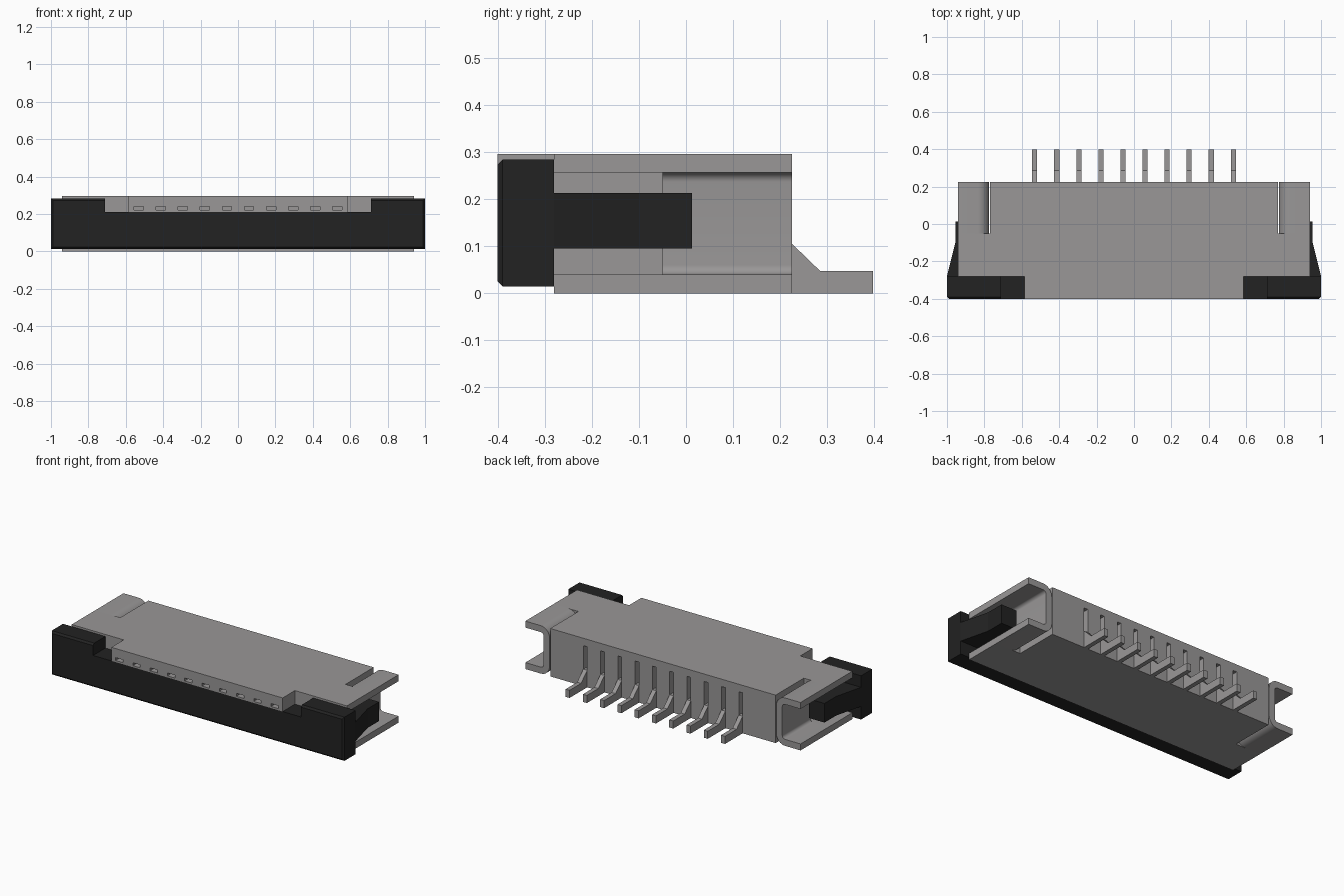
import bpy, bmesh
from math import sin, cos, pi
from mathutils import Vector

if "Cube" in bpy.data.objects:
    bpy.data.objects.remove(bpy.data.objects["Cube"])


def material(name, rgb):
    m = bpy.data.materials.new(name)
    m.use_nodes = True
    m.diffuse_color = (*rgb, 1)
    m.node_tree.nodes["Principled BSDF"].inputs["Base Color"].default_value = (*rgb, 1)
    return m


GREY = material("warm grey", (0.32, 0.31, 0.31))
BLACK = material("soft black", (0.016, 0.016, 0.016))


def prism(name, points, axis, lo, hi, mat):
    """Extrude a closed 2D outline along one axis from lo to hi."""
    def place(p, t):
        c = list(p)
        c.insert("xyz".index(axis), t)
        return c
    bm = bmesh.new()
    face = bm.faces.new([bm.verts.new(place(p, lo)) for p in points])
    ext = bmesh.ops.extrude_face_region(bm, geom=[face])
    shift = Vector(place((0, 0), hi - lo))
    bmesh.ops.translate(bm, vec=shift, verts=[g for g in ext["geom"] if isinstance(g, bmesh.types.BMVert)])
    bmesh.ops.recalc_face_normals(bm, faces=bm.faces)
    mesh = bpy.data.meshes.new(name)
    bm.to_mesh(mesh)
    bm.free()
    mesh.materials.append(mat)
    ob = bpy.data.objects.new(name, mesh)
    bpy.context.collection.objects.link(ob)
    return ob


def box(name, x0, x1, y0, y1, z0, z1, mat):
    return prism(name, [(x0, y0), (x1, y0), (x1, y1), (x0, y1)], "z", z0, z1, mat)


def cut(target, cutter):
    cutter.hide_render = True
    cutter.hide_set(True)
    mod = target.modifiers.new("cut", "BOOLEAN")
    mod.object = cutter
    mod.solver = "EXACT"


def join_cutters(name, obs):
    bm = bmesh.new()
    for o in obs:
        bm.from_mesh(o.data)
    mesh = bpy.data.meshes.new(name)
    bm.to_mesh(mesh)
    bm.free()
    for o in obs:
        bpy.data.objects.remove(o)
    ob = bpy.data.objects.new(name, mesh)
    bpy.context.collection.objects.link(ob)
    return ob


def arc(cx, cz, r, start, end, n=8):
    return [(cx + r * cos(start + (end - start) * i / n),
             cz + r * sin(start + (end - start) * i / n)) for i in range(n + 1)]


def mirrored(points, s):
    return [(s * a, b) for a, b in points]


TOP, BACK, FRONT, LIP = 0.296, 0.225, -0.28, -0.4
pins = [(i - 4.5) * 0.118 for i in range(10)]

# Housing with overhanging front lid
body = box("housing", -0.77, 0.77, FRONT, BACK, 0, TOP, GREY)
lid = box("front_lid", -0.585, 0.585, LIP, FRONT, 0.212, TOP, GREY)

# Narrow contact slots in the rear wall and pockets in the lid edge
cut(body, join_cutters("rear_slot_cutter", [
    box("slot", x - 0.013, x + 0.013, BACK - 0.05, BACK + 0.05, 0.08, 0.25, GREY) for x in pins]))
cut(lid, join_cutters("lid_pocket_cutter", [
    box("pocket", x - 0.025, x + 0.025, LIP - 0.05, LIP + 0.07, 0.222, 0.24, GREY) for x in pins]))

# Bent solder pins
for i, x in enumerate(pins):
    prism(f"pin_{i + 1}", [(BACK - 0.03, 0), (0.397, 0), (0.397, 0.047), (0.285, 0.047),
                           (BACK, 0.105), (BACK - 0.03, 0.105)], "x", x - 0.0135, x + 0.0135, GREY)

# Curled side channel and the flat flanges ahead of it
channel = ([(0.94, TOP)] + arc(0.835, 0.236, 0.06, pi / 2, pi) + arc(0.835, 0.06, 0.06, pi, 1.5 * pi)
           + [(0.94, 0), (0.94, 0.04)] + arc(0.835, 0.06, 0.02, 1.5 * pi, pi)
           + arc(0.835, 0.236, 0.02, pi, pi / 2) + [(0.94, 0.256)])
# Latch arm outline seen from above
arm = [(1.0, FRONT - 0.02), (1.0, FRONT), (0.955, -0.1), (0.955, 0.013), (0.85, 0.013), (0.82, -0.1), (0.82, FRONT - 0.02)]

for side, s in (("left", 1), ("right", -1)):
    c = prism(f"{side}_channel", mirrored(channel, s), "y", -0.05, BACK, GREY)
    bpy.ops.object.select_all(action="DESELECT")
    c.select_set(True)
    bpy.context.view_layer.objects.active = c
    bpy.ops.object.shade_smooth_by_angle()
    x0, x1 = sorted((s * 0.77, s * 0.94))
    box(f"{side}_top_flange", x0, x1, FRONT, -0.05, 0.256, TOP, GREY)
    box(f"{side}_bottom_flange", x0, x1, FRONT, -0.05, 0, 0.04, GREY)
    prism(f"{side}_latch_arm", mirrored(arm, s), "z", 0.095, 0.213, BLACK)

# Sliding front bar with raised ends
outline = [(-1, 0.014), (1, 0.014), (1, 0.284), (0.71, 0.284), (0.71, 0.212),
           (-0.71, 0.212), (-0.71, 0.284), (-1, 0.284)]
bar = prism("slider_bar", outline, "y", LIP, FRONT, BLACK)
bm = bmesh.new()
bm.from_mesh(bar.data)
edges = [e for e in bm.edges if all(v.co.y < LIP + 0.001 for v in e.verts)
         and (all(v.co.z < 0.02 for v in e.verts) or all(v.co.z > 0.28 for v in e.verts)
              or abs(e.verts[0].co.x + e.verts[1].co.x) > 1.9)]
bmesh.ops.bevel(bm, geom=edges, offset=0.011, segments=1, affect="EDGES")
bm.to_mesh(bar.data)
bm.free()
